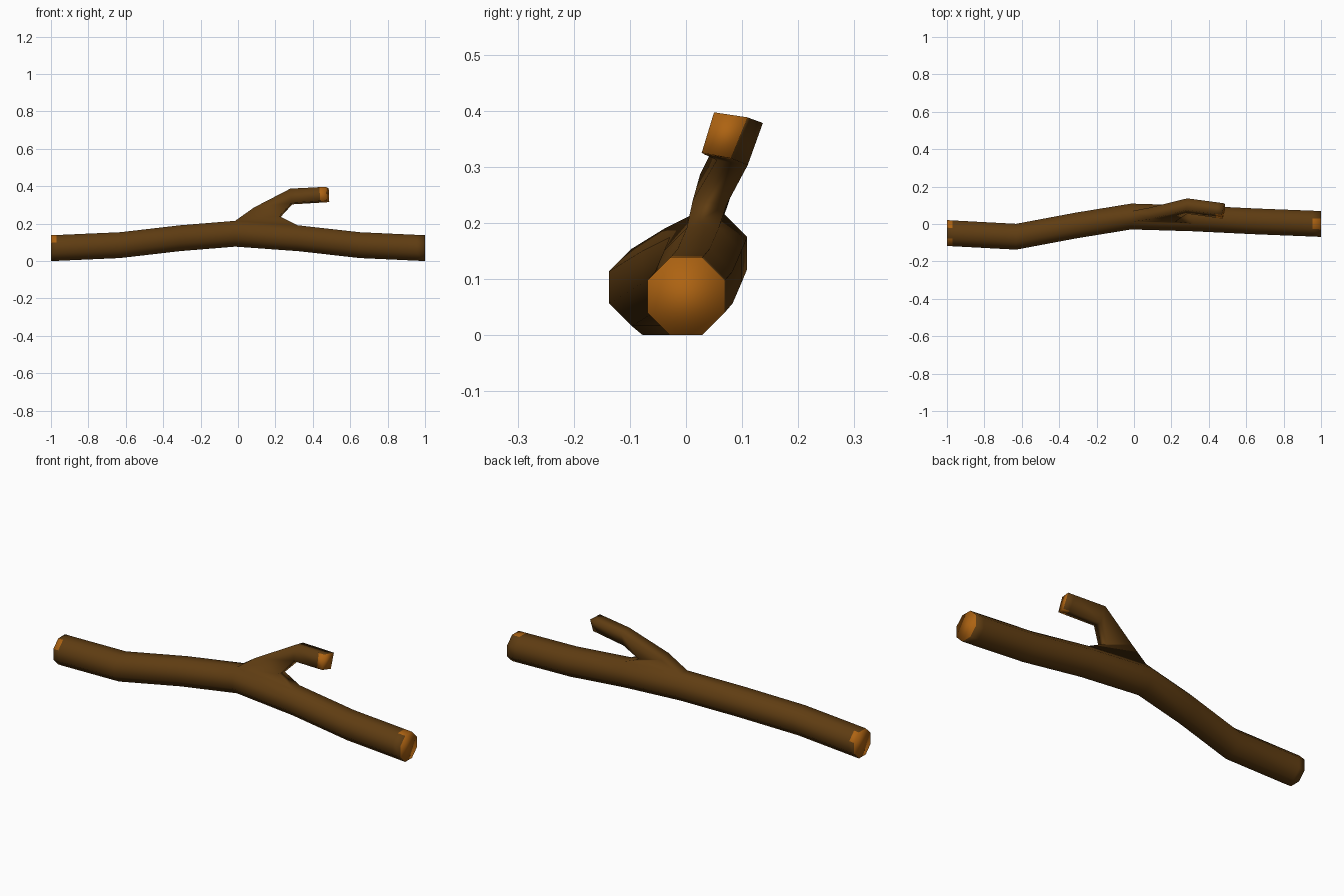
import bpy, bmesh, math

if "Cube" in bpy.data.objects:
    bpy.data.objects.remove(bpy.data.objects["Cube"])


def material(name, colour):
    m = bpy.data.materials.new(name)
    m.diffuse_color = (*colour, 1)
    m.use_nodes = True
    m.node_tree.nodes["Principled BSDF"].inputs["Base Color"].default_value = m.diffuse_color
    return m


bark = material("brown bark", (0.115, 0.046, 0.006))
wood = material("orange cut wood", (0.42, 0.125, 0.006))

# Trunk stations: x, centre y, centre z (extra stations near the cut ends)
path = [(-1, -0.048, 0.069), (-0.97, -0.05, 0.07), (-0.63, -0.068, 0.085),
        (-0.31, -0.008, 0.122), (-0.015, 0.04, 0.146), (0.32, 0.03, 0.122),
        (0.65, 0.014, 0.085), (0.955, 0.002, 0.071), (1, 0, 0.069)]
SIDES = 8
RADIUS = 0.069 / math.cos(math.pi / SIDES)

bm = bmesh.new()


def add_face(verts, mat=0):
    f = bm.faces.new(verts)
    f.material_index = mat
    f.smooth = True


# Octagonal trunk
rings = []
for x, y, z in path:
    rings.append([bm.verts.new((x, y + RADIUS * math.cos(math.tau * (k + 0.5) / SIDES),
                                z + RADIUS * math.sin(math.tau * (k + 0.5) / SIDES)))
                  for k in range(SIDES)])
FORK = 4
last = len(path) - 2
for i in range(last + 1):
    a, b = rings[i], rings[i + 1]
    for k in range(SIDES):
        if i == FORK and k == 1:
            continue  # opening where the branch grows out
        n = (k + 1) % SIDES
        bare = (i == 0 and k in (0, 2)) or (i == last and k == 1)
        add_face((a[k], a[n], b[n], b[k]), int(bare))
add_face(rings[0], 1)
add_face(rings[-1], 1)

# Four-sided branch: upper back, upper front, lower front, lower back
sections = [
    [(0.085, 0.088, 0.272), (0.085, 0.025, 0.286), (0.22, 0.012, 0.24), (0.225, 0.072, 0.232)],
    [(0.285, 0.137, 0.378), (0.28, 0.075, 0.387), (0.285, 0.055, 0.312), (0.29, 0.11, 0.303)],
    [(0.45, 0.115, 0.386), (0.435, 0.054, 0.395), (0.44, 0.033, 0.322), (0.455, 0.085, 0.313)],
    [(0.485, 0.11, 0.388), (0.47, 0.05, 0.397), (0.475, 0.028, 0.325), (0.488, 0.08, 0.315)],
]
prev = [rings[FORK][1], rings[FORK][2], rings[FORK + 1][2], rings[FORK + 1][1]]
for s, pts in enumerate(sections):
    cur = [bm.verts.new(p) for p in pts]
    for k in range(4):
        n = (k + 1) % 4
        add_face((prev[k], prev[n], cur[n], cur[k]), int(s == 3 and k in (1, 2)))
    prev = cur
add_face(prev, 1)

bmesh.ops.recalc_face_normals(bm, faces=bm.faces[:])
mesh = bpy.data.meshes.new("forked_log")
bm.to_mesh(mesh)
bm.free()
mesh.materials.append(bark)
mesh.materials.append(wood)
obj = bpy.data.objects.new("forked_log", mesh)
bpy.context.collection.objects.link(obj)
